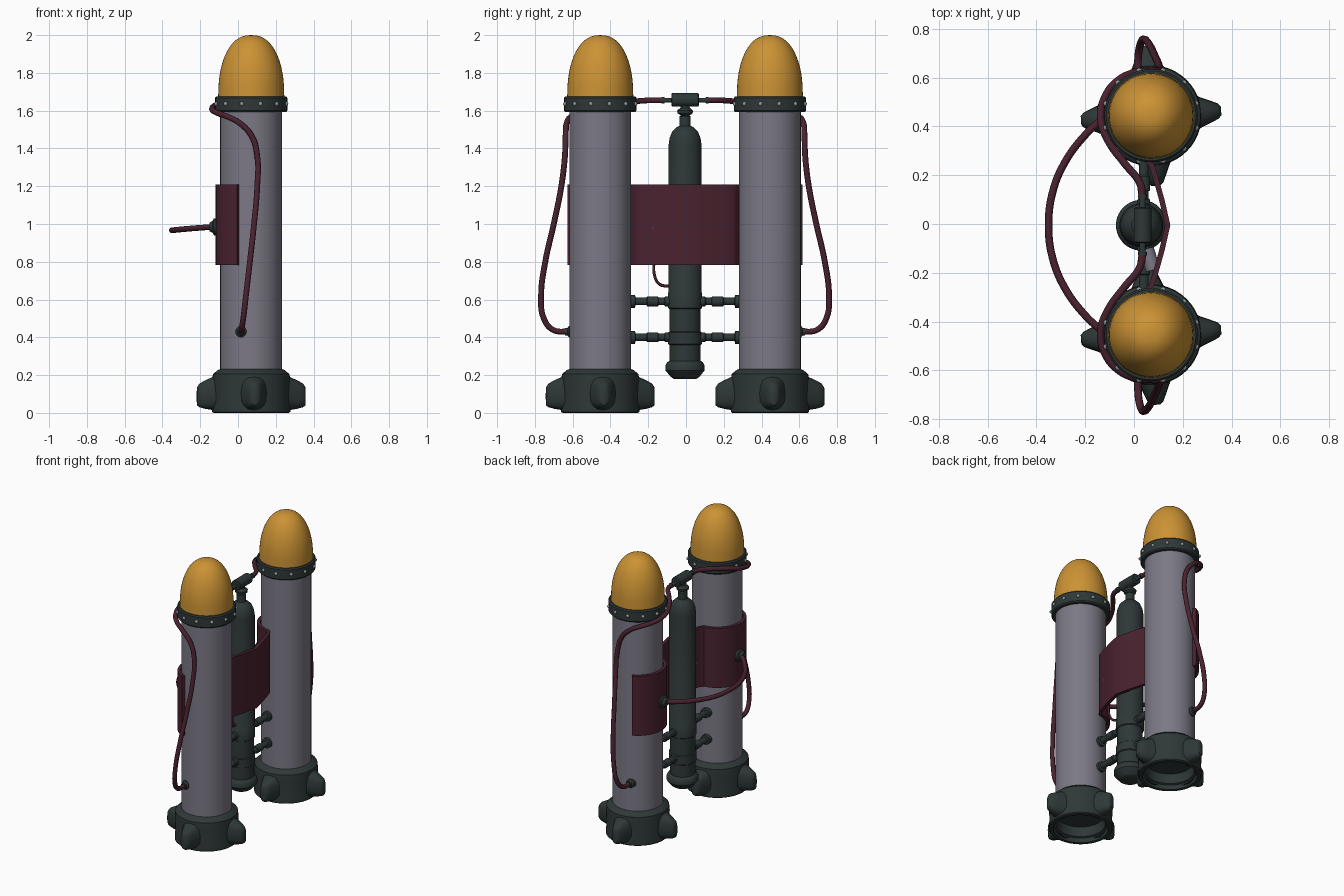
import bpy, bmesh, math
from mathutils import Vector, Matrix

if "Cube" in bpy.data.objects:
    bpy.data.objects.remove(bpy.data.objects["Cube"])

YC = -0.005          # mirror plane
TX, TY = 0.07, 0.449 # big tank axis
CX = 0.03            # middle bottle axis


def material(name, rgb):
    m = bpy.data.materials.new(name)
    m.diffuse_color = (*rgb, 1)
    m.use_nodes = True
    m.node_tree.nodes["Principled BSDF"].inputs["Base Color"].default_value = m.diffuse_color
    return m


GOLD = material("gold", (0.60, 0.29, 0.035))
DARK = material("dark_green_metal", (0.027, 0.040, 0.038))
GREY = material("grey_metal", (0.20, 0.19, 0.235))
RED = material("maroon_leather", (0.068, 0.016, 0.028))
STEEL = material("rivet_steel", (0.27, 0.30, 0.33))


def finish(name, bm, mat, angle=35):
    bmesh.ops.recalc_face_normals(bm, faces=bm.faces)
    me = bpy.data.meshes.new(name)
    bm.to_mesh(me)
    bm.free()
    ob = bpy.data.objects.new(name, me)
    bpy.context.collection.objects.link(ob)
    me.materials.append(mat)
    bpy.ops.object.select_all(action='DESELECT')
    ob.select_set(True)
    bpy.context.view_layer.objects.active = ob
    bpy.ops.object.shade_smooth_by_angle(angle=math.radians(angle))
    return ob


def lathe(name, profile, mat, origin=(0, 0, 0), axis=(0, 0, 1), segs=40, angle=35):
    """Spin (radius, height) points round an axis through origin."""
    bm = bmesh.new()
    rings = []
    for r, h in profile:
        if r < 1e-5:
            rings.append([bm.verts.new((0, 0, h))] * segs)
        else:
            rings.append([bm.verts.new((r * math.cos(2 * math.pi * i / segs),
                                        r * math.sin(2 * math.pi * i / segs), h)) for i in range(segs)])
    for a, b in zip(rings, rings[1:]):
        for i in range(segs):
            j = (i + 1) % segs
            vs = list(dict.fromkeys((a[i], a[j], b[j], b[i])))
            if len(vs) > 2:
                bm.faces.new(vs)
    rot = Vector((0, 0, 1)).rotation_difference(Vector(axis)).to_matrix().to_4x4()
    bm.transform(Matrix.Translation(origin) @ rot)
    return finish(name, bm, mat, angle)


def hose(name, pts, radius, mat):
    cu = bpy.data.curves.new(name, 'CURVE')
    cu.dimensions = '3D'
    cu.bevel_depth, cu.bevel_resolution, cu.resolution_u = radius, 3, 6
    cu.use_fill_caps = True
    sp = cu.splines.new('BEZIER')
    sp.bezier_points.add(len(pts) - 1)
    for bp, p in zip(sp.bezier_points, pts):
        bp.co = p
        bp.handle_left_type = bp.handle_right_type = 'AUTO'
    cu.materials.append(mat)
    ob = bpy.data.objects.new(name, cu)
    bpy.context.collection.objects.link(ob)
    bpy.ops.object.select_all(action='DESELECT')
    ob.select_set(True)
    bpy.context.view_layer.objects.active = ob
    bpy.ops.object.convert(target='MESH')
    bpy.ops.object.shade_smooth_by_angle(angle=math.radians(50))


def fins(name, centre):
    """Four blunt wedge fins, lofted from oval sections."""
    bm = bmesh.new()
    sections = [(0.16, 0.085, 0.01, 0.205), (0.205, 0.062, 0.015, 0.19), (0.245, 0.045, 0.022, 0.172),
                (0.275, 0.032, 0.03, 0.155), (0.288, 0.018, 0.04, 0.135)]
    n = 16
    for k in range(4):
        turn = Matrix.Rotation(math.radians(4 + 90 * k), 3, 'Z')
        rings = []
        for r, w, z0, z1 in sections:
            ring = []
            for i in range(n):
                c, s = math.cos(2 * math.pi * i / n), math.sin(2 * math.pi * i / n)
                c, s = (math.copysign(abs(v) ** 0.75, v) for v in (c, s))
                p = Vector((r, w * c, (z0 + z1) / 2 + (z1 - z0) / 2 * s))
                ring.append(bm.verts.new(turn @ p + Vector(centre)))
            rings.append(ring)
        for a, b in zip(rings, rings[1:]):
            for i in range(n):
                bm.faces.new((a[i], a[(i + 1) % n], b[(i + 1) % n], b[i]))
        bm.faces.new(rings[-1])
    finish(name, bm, DARK, 45)


for side, s in (("left", -1), ("right", 1)):
    Y = lambda y: YC + s * y
    o = (TX, Y(TY), 0)
    # big tank, nose dome, riveted band and hollow foot
    lathe(side + "_tank", [(0.164, 0.15), (0.164, 1.62)], GREY, o, segs=48)
    dome = [(0.174 * math.cos(t) ** 0.85, 1.70 + 0.3 * math.sin(t))
            for t in (math.pi / 2 * i / 14 for i in range(14))] + [(0, 2.0)]
    lathe(side + "_nose_dome", [(0.176, 1.66)] + dome, GOLD, o, segs=48, angle=50)
    lathe(side + "_band", [(0.16, 1.592), (0.184, 1.592), (0.191, 1.60), (0.191, 1.668), (0.184, 1.676), (0.165, 1.676)],
          DARK, o, segs=48)
    lathe(side + "_foot", [(0.162, 0.232), (0.175, 0.228), (0.203, 0.205), (0.207, 0.16), (0.203, 0.06), (0.207, 0.035),
                           (0.207, 0.006), (0.2, 0), (0.178, 0), (0.172, 0.03), (0.16, 0.035), (0.15, 0.1), (0, 0.1)],
          DARK, o, segs=48)
    fins(side + "_fins", o)
    bm = bmesh.new()
    for i in range(12):
        a = 2 * math.pi * (i + 0.5) / 12
        bmesh.ops.create_uvsphere(bm, u_segments=8, v_segments=6, radius=0.012, matrix=Matrix.Translation(
            (TX + 0.191 * math.cos(a), o[1] + 0.191 * math.sin(a), 1.636)))
    finish(side + "_rivets", bm, STEEL, 60)

    # long feed hose: valve, round the back of the tank, down the outer side
    hose(side + "_feed_hose", [(x, Y(y), z) for x, y, z in (
        (0.035, 0.11, 1.655), (0.025, 0.17, 1.655), (-0.04, 0.255, 1.65), (-0.105, 0.345, 1.635),
        (-0.137, 0.44, 1.612), (-0.115, 0.535, 1.59), (-0.06, 0.598, 1.57), (0.0, 0.625, 1.54),
        (0.07, 0.632, 1.47), (0.102, 0.636, 1.36), (0.102, 0.655, 1.2), (0.085, 0.695, 1.0), (0.063, 0.74, 0.8),
        (0.042, 0.762, 0.62), (0.028, 0.748, 0.5), (0.018, 0.70, 0.44), (0.015, 0.61, 0.43))], 0.0155, RED)
    lathe(side + "_hose_socket", [(0.03, -0.03), (0.03, 0.01), (0.02, 0.018), (0.02, 0.03), (0, 0.03)], DARK,
          (0.015, Y(0.605), 0.43), (0, s, 0), 20)
    lathe(side + "_valve_pipe", [(0.013, 0), (0.013, 0.11), (0.018, 0.11), (0.018, 0.125), (0, 0.125)], DARK,
          (0.035, YC, 1.655), (0, s, 0), 16)
    lathe(side + "_rear_hose_socket", [(0.045, -0.02), (0.045, 0.008), (0.032, 0.014), (0.024, 0.03), (0, 0.03)],
          DARK, (-0.12, Y(0.435), 0.985), (-1, 0, 0), 24)

    # struts to the middle bottle
    for level, z in (("lower", 0.40), ("upper", 0.59)):
        lathe(f"{side}_{level}_strut", [(0.026, 0.05), (0.026, 0.105), (0.02, 0.11), (0.02, 0.14), (0.026, 0.143),
                                        (0.026, 0.20), (0.02, 0.205), (0.02, 0.262), (0.034, 0.265), (0.034, 0.30)],
              DARK, (0.04, YC, z), (0, s, 0), 20)

# middle bottle with foot cap and rings
lathe("middle_bottle", [(0, 0.18), (0.06, 0.18), (0.075, 0.19), (0.104, 0.225), (0.104, 0.25), (0.095, 0.268),
                        (0.083, 0.275), (0.083, 0.36), (0.09, 0.365), (0.09, 0.425), (0.083, 0.43), (0.083, 0.55),
                        (0.09, 0.555), (0.09, 0.635), (0.087, 0.64), (0.087, 1.42), (0.082, 1.455), (0.068, 1.49),
                        (0.045, 1.512), (0.03, 1.52), (0.03, 1.57), (0.022, 1.575), (0.04, 1.585), (0.042, 1.6),
                        (0.025, 1.615), (0.022, 1.655)], DARK, (CX, YC, 0))
lathe("valve_tee", [(0, -0.073), (0.03, -0.073), (0.036, -0.068), (0.036, 0.068), (0.03, 0.073), (0, 0.073)], DARK,
      (0.035, YC, 1.657), (0, 1, 0), 24)

# leather harness plate: wraps both tanks at the back, crosses in front of the bottle
half = []
for i in range(17):
    a = math.radians(113 + (264 - 113) * i / 16)
    half.append((Vector((TX + 0.178 * math.cos(a), TY + 0.178 * math.sin(a))), Vector((math.cos(a), math.sin(a)))))
for x, y, nx, ny in ((0.073, 0.245, 0.75, -0.66), (0.09, 0.19, 0.92, 0.38), (0.115, 0.1, 0.96, 0.27), (0.138, 0, 1, 0)):
    n = Vector((nx, ny))
    half.append((Vector((x, y)), n if x > 0.08 else -n))
bm = bmesh.new()
cols = []
for k, (p, n) in enumerate(half):
    # thickness runs along the local perpendicular of the path
    q0, q1 = half[max(k - 1, 0)][0], half[min(k + 1, len(half) - 1)][0]
    d = (q1 - q0).normalized()
    nn = Vector((d.y, -d.x)) * 0.011 if k < len(half) - 1 else Vector((-0.011, 0))
    cols.append([(p + nn, 0.782), (p - nn, 0.782), (p - nn, 1.208), (p + nn, 1.208)])
full = cols + [[(Vector((v.x, -v.y)), z) for v, z in c] for c in reversed(cols[:-1])]
rings = [[bm.verts.new((v.x, YC + v.y, z)) for v, z in c] for c in full]
for a, b in zip(rings, rings[1:]):
    for i in range(4):
        bm.faces.new((a[i], a[(i + 1) % 4], b[(i + 1) % 4], b[i]))
bm.faces.new(rings[0])
bm.faces.new(rings[-1])
finish("harness_plate", bm, RED, 40)

# rear hose joining both halves of the harness
hose("rear_hose", [(x, YC + y, z) for x, y, z in (
    (-0.13, -0.435, 0.985), (-0.2, -0.37, 0.98), (-0.285, -0.255, 0.973), (-0.335, -0.13, 0.968), (-0.35, 0, 0.967),
    (-0.335, 0.13, 0.968), (-0.285, 0.255, 0.973), (-0.2, 0.37, 0.98), (-0.13, 0.435, 0.985))], 0.0155, RED)

# small gauge canister behind the plate and its loop of hose
lathe("gauge_canister", [(0, -0.045), (0.03, -0.045), (0.03, 0.045), (0, 0.045)], GREY,
      (0.065, -0.145, 0.98), (0.3, -0.95, 0), 20)
hose("small_hose", [(0.075, -0.165, 0.95), (0.075, -0.17, 0.8), (0.07, -0.167, 0.73), (0.06, -0.145, 0.685),
                    (0.045, -0.11, 0.672), (0.035, -0.06, 0.675)], 0.008, RED)
